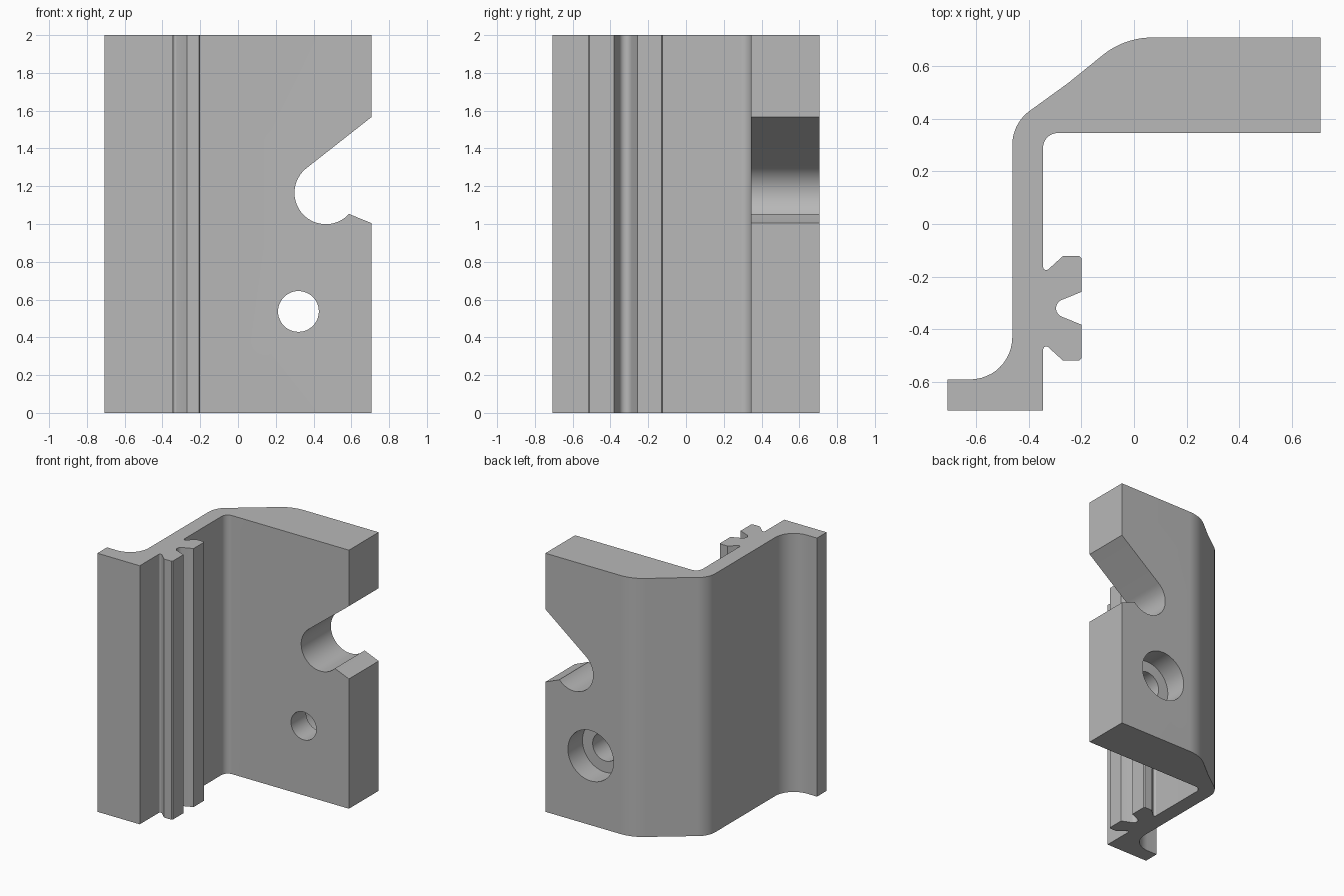
import bpy, bmesh
from math import cos, sin, radians
from mathutils import Matrix, Vector

if "Cube" in bpy.data.objects:
    bpy.data.objects.remove(bpy.data.objects["Cube"], do_unlink=True)

grey = bpy.data.materials.new("plain grey")
grey.use_nodes = True
grey.diffuse_color = (0.48, 0.48, 0.48, 1)
grey.node_tree.nodes["Principled BSDF"].inputs["Base Color"].default_value = grey.diffuse_color


def arc(cx, cy, r, start, end, n=12):
    angles = [radians(start + (end - start) * i / n) for i in range(n + 1)]
    return [(cx + r * cos(a), cy + r * sin(a)) for a in angles]


def prism(name, outline, to_3d, depth):
    """Extrude a 2D outline along the given vector."""
    bm = bmesh.new()
    face = bm.faces.new([bm.verts.new(to_3d(*p)) for p in outline])
    ext = bmesh.ops.extrude_face_region(bm, geom=[face], use_keep_orig=True)
    moved = [g for g in ext["geom"] if isinstance(g, bmesh.types.BMVert)]
    bmesh.ops.translate(bm, verts=moved, vec=Vector(depth))
    bmesh.ops.recalc_face_normals(bm, faces=bm.faces)
    mesh = bpy.data.meshes.new(name)
    bm.to_mesh(mesh)
    bm.free()
    mesh.materials.append(grey)
    obj = bpy.data.objects.new(name, mesh)
    bpy.context.collection.objects.link(obj)
    return obj


# Half of the grooved rail, mirrored about its centre line
E = 0.708
rail_y = -0.32
half_rail = [(-0.345, -0.155)]
half_rail += arc(-0.335, -0.155, 0.01, 180, 270, 4)[1:] and [(-0.345, -0.49 + 0.325)]
half_rail += arc(-0.333, -0.163, 0.012, 190, 310, 6)
half_rail += [(-0.27, -0.122), (-0.207, -0.122), (-0.2, -0.129), (-0.2, -0.258)]
half_rail += arc(-0.262, rail_y, 0.034, 113, 180, 6)
lower_rail = [(x, 2 * rail_y - y) for x, y in half_rail]
rail = lower_rail + half_rail[::-1][1:]

# Bent bracket section, seen from above
section = [(-E, -E), (-0.345, -E)] + rail
section += arc(-0.29, 0.29, 0.055, 180, 90)
section += [(E, 0.345), (E, E)]
section += arc(0.07, E - 0.3, 0.3, 90, 128)
section += [(-0.25, 0.535)]
section += arc(-0.302, 0.30, 0.16, 125, 180)
section += arc(-0.622, -0.43, 0.16, 0, -90)
section += [(-E, -0.59)]
bracket = prism("bracket", section, lambda x, y: (x, y, 0), (0, 0, 2))

# Cutters: flared side notch, through hole and wider bore at the back
on_wall = lambda y0: (lambda x, z: (x, y0, z))
notch = arc(0.465, 1.165, 0.166, 128, 318, 32)
notch += [(0.595, 1.05), (0.9, 0.926), (0.9, 1.718)]
hole = arc(0.32, 0.537, 0.108, 0, 360, 48)[:-1]
bore = arc(0.32, 0.537, 0.195, 0, 360, 48)[:-1]
cutters = [
    prism("notch_cutter", notch, on_wall(0.2), (0, 0.7, 0)),
    prism("hole_cutter", hole, on_wall(0.2), (0, 0.7, 0)),
    prism("bore_cutter", bore, on_wall(0.53), (0, 0.4, 0)),
]

bpy.ops.object.select_all(action="DESELECT")
bracket.select_set(True)
bpy.context.view_layer.objects.active = bracket
for cutter in cutters:
    cut = bracket.modifiers.new(cutter.name, "BOOLEAN")
    cut.operation = "DIFFERENCE"
    cut.solver = "EXACT"
    cut.object = cutter
    bpy.ops.object.modifier_apply(modifier=cut.name)
    bpy.data.objects.remove(cutter, do_unlink=True)

bpy.ops.object.shade_smooth_by_angle(angle=radians(25))
